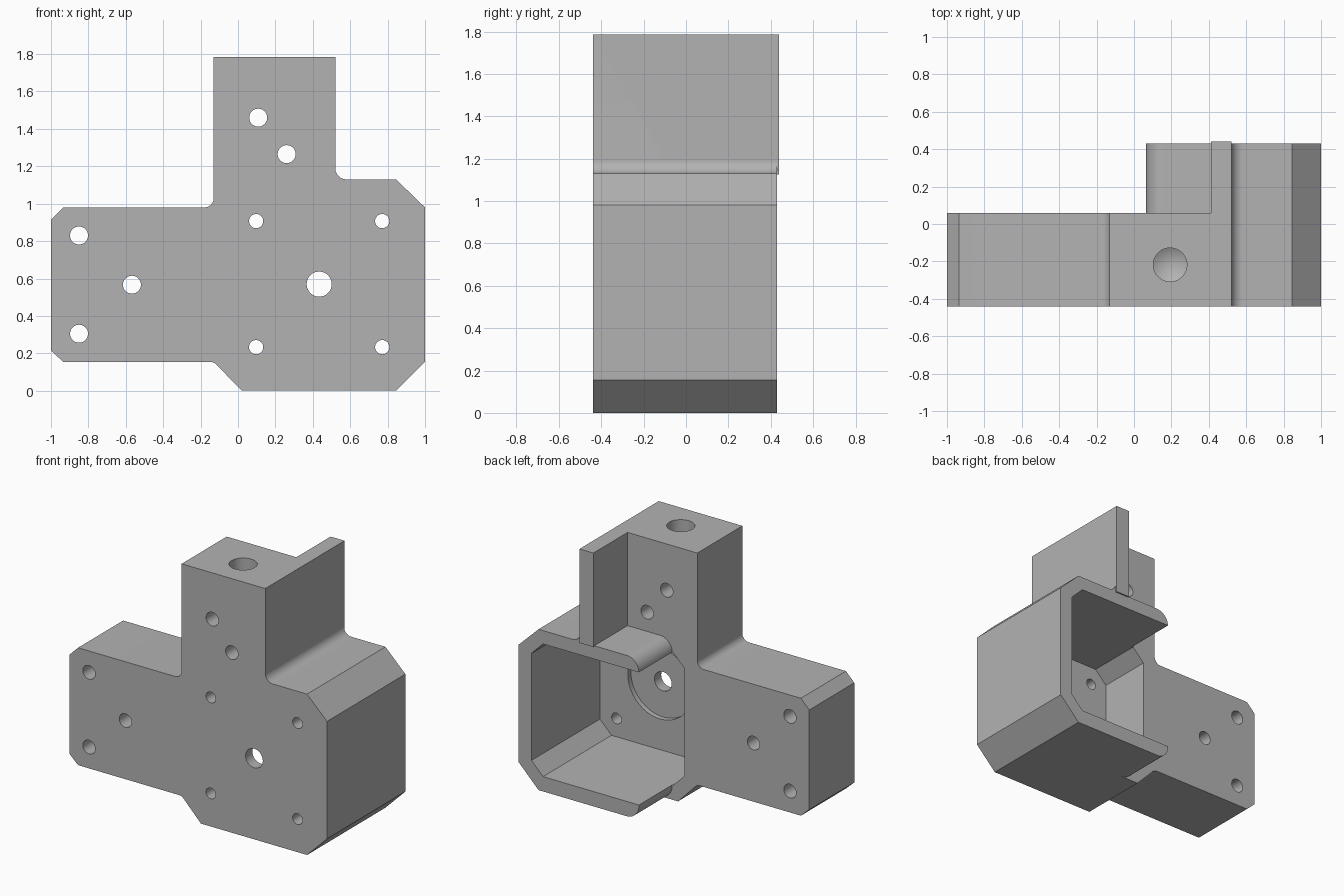
import bpy, bmesh, math
from mathutils import Vector

cube = bpy.data.objects.get("Cube")
if cube:
    bpy.data.objects.remove(cube, do_unlink=True)

grey = bpy.data.materials.new("plain grey")
grey.use_nodes = True
grey.diffuse_color = (0.45, 0.45, 0.45, 1)
grey.node_tree.nodes["Principled BSDF"].inputs["Base Color"].default_value = (0.45, 0.45, 0.45, 1)

FRONT, BACK, REAR = -0.44, 0.06, 0.43   # front face, arm back, housing rim
FLOOR = -0.33                           # bottom of the motor pocket
CX, CZ = 0.434, 0.57                    # motor axis


def rounded(points, steps=8):
    """Replace each (x, z, radius) corner with a tangent arc."""
    out = []
    for i, p in enumerate(points):
        c = Vector(p[:2])
        if len(p) == 2:
            out.append(c)
            continue
        a = (Vector(points[i - 1][:2]) - c).normalized()
        b = (Vector(points[(i + 1) % len(points)][:2]) - c).normalized()
        half = a.angle(b) / 2
        centre = c + (a + b).normalized() * p[2] / math.sin(half)
        start = c + a * p[2] / math.tan(half) - centre
        end = c + b * p[2] / math.tan(half) - centre
        for k in range(steps + 1):
            v = start.lerp(end, k / steps)
            out.append(centre + v.normalized() * p[2])
    return out


def finish(bm, name):
    bmesh.ops.recalc_face_normals(bm, faces=bm.faces)
    mesh = bpy.data.meshes.new(name)
    bm.to_mesh(mesh)
    bm.free()
    mesh.materials.append(grey)
    obj = bpy.data.objects.new(name, mesh)
    bpy.context.collection.objects.link(obj)
    return obj


def prism(name, points, y0, y1):
    """Extrude an x-z profile along y."""
    bm = bmesh.new()
    face = bm.faces.new([bm.verts.new((p[0], y0, p[1])) for p in rounded(points)])
    new = bmesh.ops.extrude_face_region(bm, geom=[face])["geom"]
    bmesh.ops.translate(bm, vec=(0, y1 - y0, 0),
                        verts=[v for v in new if isinstance(v, bmesh.types.BMVert)])
    return finish(bm, name)


def disc(x, z, r, sides=40):
    return [(x + r * math.cos(t), z + r * math.sin(t))
            for t in (2 * math.pi * k / sides for k in range(sides))]


def combine(target, tool, operation):
    mod = target.modifiers.new(operation, 'BOOLEAN')
    mod.operation, mod.solver, mod.object = operation, 'EXACT', tool
    bpy.context.view_layer.objects.active = target
    bpy.ops.object.modifier_apply(modifier=mod.name)
    bpy.data.objects.remove(tool, do_unlink=True)


# Main block: side arm, tower and motor mount in one outline
bracket = prism("motor_bracket", [
    (-1, 0.215), (-0.935, 0.155), (-0.13, 0.155, 0.05), (0.02, 0), (0.845, 0),
    (1, 0.155), (1, 0.98), (0.845, 1.13), (0.52, 1.13, 0.06), (0.52, 1.785),
    (-0.13, 1.785), (-0.13, 0.98, 0.05), (-0.935, 0.98), (-1, 0.915)], FRONT, BACK)

# Housing walls behind the block, with rounded free edges
housing = prism("housing", [
    (0.065, 0, 0.095), (0.845, 0), (1, 0.155), (1, 0.98), (0.845, 1.13),
    (0.52, 1.13, 0.06), (0.52, 1.2), (0.45, 1.2), (0.45, 1.13),
    (0.065, 1.13, 0.095)], -0.1, REAR)
combine(bracket, housing, 'UNION')

# Upright fin behind the tower
fin = prism("fin", [(0.412, 1.125), (0.52, 1.125), (0.52, 1.785), (0.412, 1.785)], -0.1, 0.44)
combine(bracket, fin, 'UNION')

# Motor pocket with bevelled corners, open at the rear
R, C = 0.466, 0.376
octagon = [(CX + sx * a, CZ + sz * b) for sx, sz, a, b in (
    (-1, -1, R, C), (-1, -1, C, R), (1, -1, C, R), (1, -1, R, C),
    (1, 1, R, C), (1, 1, C, R), (-1, 1, C, R), (-1, 1, R, C))]
combine(bracket, prism("pocket", octagon, FLOOR, 0.6), 'DIFFERENCE')
combine(bracket, prism("boss_recess", disc(CX, CZ, 0.25, 64), FLOOR - 0.035, FLOOR + 0.1), 'DIFFERENCE')

# Through holes: shaft, motor screws, arm and tower bolts
holes = [(CX, CZ, 0.067)]
holes += [(CX + sx * 0.337, CZ + sz * 0.337, 0.038) for sx in (-1, 1) for sz in (-1, 1)]
holes += [(x, z, 0.048) for x, z in
          ((-0.85, 0.83), (-0.85, 0.305), (-0.567, 0.567), (0.108, 1.46), (0.26, 1.265))]
for x, z, r in holes:
    combine(bracket, prism("hole", disc(x, z, r), -0.6, 0.2), 'DIFFERENCE')

# Blind bore in the tower top, with a drill-point bottom
bm = bmesh.new()
bmesh.ops.create_cone(bm, cap_ends=True, segments=40, radius1=0.09, radius2=0.09, depth=0.4)
bottom = min(bm.faces, key=lambda f: f.calc_center_median().z)
bmesh.ops.poke(bm, faces=[bottom])["verts"][0].co.z -= 0.05
bmesh.ops.translate(bm, vec=(0.193, -0.218, 1.785), verts=bm.verts)
combine(bracket, finish(bm, "bore"), 'DIFFERENCE')

bpy.ops.object.select_all(action='DESELECT')
bracket.select_set(True)
bpy.context.view_layer.objects.active = bracket
bpy.ops.object.shade_smooth_by_angle(angle=math.radians(25))
